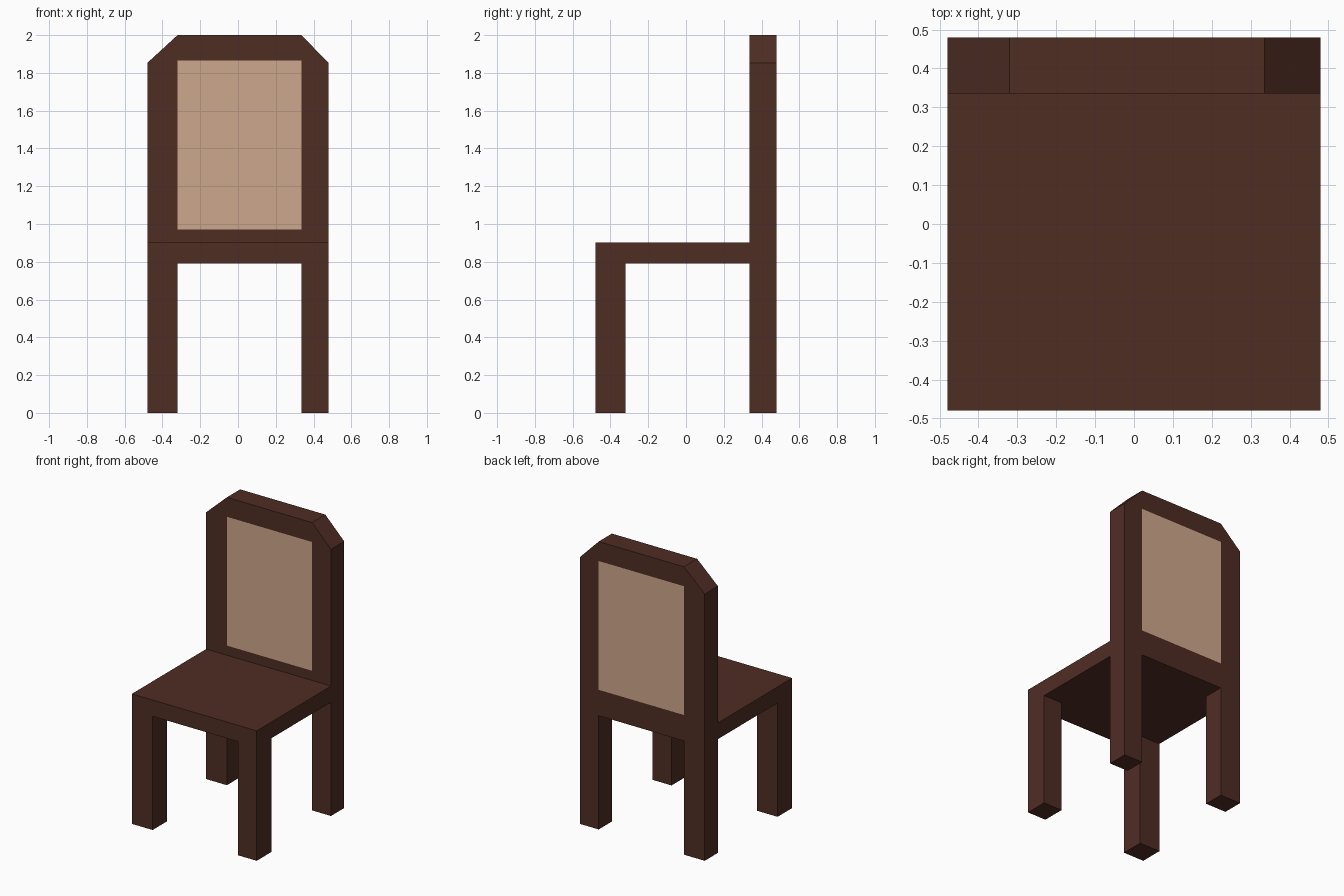
import bpy, bmesh
from mathutils import Vector

if "Cube" in bpy.data.objects:
    bpy.data.objects.remove(bpy.data.objects["Cube"])


def material(name, colour):
    m = bpy.data.materials.new(name)
    m.diffuse_color = (*colour, 1)
    m.use_nodes = True
    m.node_tree.nodes["Principled BSDF"].inputs["Base Color"].default_value = m.diffuse_color
    return m


wood = material("dark wood", (0.078, 0.026, 0.0176))
fabric = material("tan fabric", (0.617, 0.386, 0.262))

LO, HI = -0.48, 0.48            # outer sides of the chair
IN_LO, IN_HI = -0.32, 0.335     # inner sides of the legs and back frame
SEAT_LOW, SEAT_TOP = 0.79, 0.903


def finish(name, bm, mats):
    bmesh.ops.recalc_face_normals(bm, faces=bm.faces[:])
    mesh = bpy.data.meshes.new(name)
    bm.to_mesh(mesh)
    bm.free()
    for m in mats:
        mesh.materials.append(m)
    ob = bpy.data.objects.new(name, mesh)
    bpy.context.collection.objects.link(ob)
    return ob


def prism(profile, y0, y1):
    """Extrude an x-z outline along y."""
    bm = bmesh.new()
    face = bm.faces.new([bm.verts.new((x, y0, z)) for x, z in profile])
    ext = bmesh.ops.extrude_face_region(bm, geom=[face])
    verts = [v for v in ext["geom"] if isinstance(v, bmesh.types.BMVert)]
    bmesh.ops.translate(bm, verts=verts, vec=(0, y1 - y0, 0))
    return bm


def box(name, x0, x1, y0, y1, z0, z1):
    outline = [(x0, z0), (x1, z0), (x1, z1), (x0, z1)]
    return finish(name, prism(outline, y0, y1), [wood])


# Seat slab
box("seat", LO, HI, LO, IN_HI, SEAT_LOW, SEAT_TOP)

# Four legs
for side, x0, x1 in (("left", LO, IN_LO), ("right", IN_HI, HI)):
    for end, y0, y1 in (("front", LO, IN_LO), ("back", IN_HI, HI)):
        box(f"{end}_leg_{side}", x0, x1, y0, y1, 0, SEAT_LOW)

# Backrest with clipped top corners
bm = prism([(LO, SEAT_LOW), (HI, SEAT_LOW), (HI, 1.853), (IN_HI, 2.0),
            (IN_LO, 2.0), (LO, 1.853)], IN_HI, HI)

# Flush fabric panel, cut into the front and back faces
PANEL_LOW, PANEL_TOP = 0.97, 1.865
for co, no in (((IN_LO, 0, 0), (1, 0, 0)), ((IN_HI, 0, 0), (1, 0, 0)),
               ((0, 0, PANEL_LOW), (0, 0, 1)), ((0, 0, PANEL_TOP), (0, 0, 1))):
    bmesh.ops.bisect_plane(bm, geom=bm.verts[:] + bm.edges[:] + bm.faces[:],
                           dist=1e-5, plane_co=Vector(co), plane_no=Vector(no))
bm.normal_update()
for f in bm.faces:
    c = f.calc_center_median()
    if abs(f.normal.y) > 0.9 and IN_LO < c.x < IN_HI and PANEL_LOW < c.z < PANEL_TOP:
        f.material_index = 1
finish("backrest", bm, [wood, fabric])
